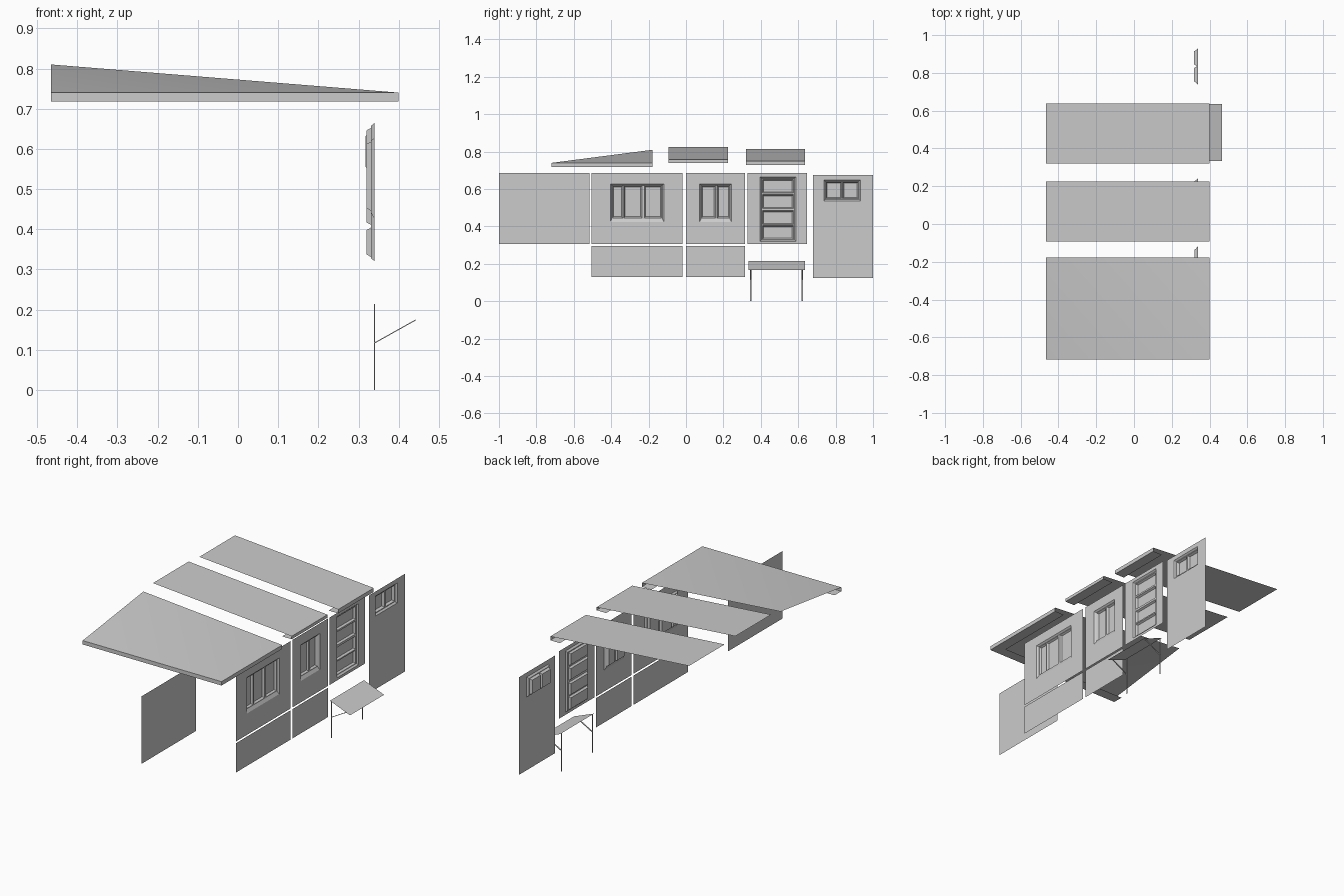
import bpy, bmesh
from mathutils import Vector

if "Cube" in bpy.data.objects:
    bpy.data.objects.remove(bpy.data.objects["Cube"])

WX = 0.34  # plane of the outer walls


def finish(name, bm):
    bmesh.ops.remove_doubles(bm, verts=bm.verts, dist=1e-5)
    me = bpy.data.meshes.new(name)
    bm.to_mesh(me)
    bm.free()
    ob = bpy.data.objects.new(name, me)
    bpy.context.collection.objects.link(ob)
    return ob


def face(bm, pts):
    return bm.faces.new([bm.verts.new(p) for p in pts])


def rect(bm, x, r):
    y0, y1, z0, z1 = r
    face(bm, [(x, y0, z0), (x, y1, z0), (x, y1, z1), (x, y0, z1)])


def sheet(bm, x, r, holes=()):
    """Flat sheet facing +x with rectangular holes left out."""
    ys = sorted({r[0], r[1]} | {v for h in holes for v in h[:2]})
    zs = sorted({r[2], r[3]} | {v for h in holes for v in h[2:]})
    for a, b in zip(ys, ys[1:]):
        for c, d in zip(zs, zs[1:]):
            m, n = (a + b) / 2, (c + d) / 2
            if not any(h[0] < m < h[1] and h[2] < n < h[3] for h in holes):
                rect(bm, x, (a, b, c, d))


def ring(bm, xa, a, xb, b):
    """Four quads joining an outer rectangle to an inner one."""
    def corners(x, r):
        return [(x, r[0], r[2]), (x, r[1], r[2]), (x, r[1], r[3]), (x, r[0], r[3])]
    p, q = corners(xa, a), corners(xb, b)
    for i in range(4):
        j = (i + 1) % 4
        face(bm, [p[i], p[j], q[j], q[i]])


def inset(r, d, bottom=None):
    return (r[0] + d, r[1] - d, r[2] + (d if bottom is None else bottom), r[3] - d)


def wall(name, r, x=WX, opening=None, panes=(), depth=0.32, sill=None):
    bm = bmesh.new()
    sheet(bm, x, r, [opening] if opening else [])
    if opening:
        mid = inset(opening, 0.008, sill)
        ring(bm, x, opening, 0.331, mid)          # bevelled surround
        sheet(bm, 0.331, mid, panes)              # sash or door leaf
        for p in panes:                           # sunken panes
            q = inset(p, 0.006)
            ring(bm, 0.331, p, depth, q)
            rect(bm, depth, q)
    finish(name, bm)


# wall panels
wall("side_wall_blank", (-1.0, -0.515, 0.305, 0.685), x=0.10)
wall("wall_wide_window", (-0.505, -0.02, 0.305, 0.685),
     opening=(-0.405, -0.118, 0.425, 0.628), sill=0.016,
     panes=[(a, b, 0.446, 0.618) for a, b in
            ((-0.393, -0.338), (-0.332, -0.236), (-0.222, -0.13))])
wall("wall_narrow_window", (0.0, 0.315, 0.305, 0.685),
     opening=(0.073, 0.243, 0.425, 0.628), sill=0.016,
     panes=[(a, b, 0.446, 0.618) for a, b in ((0.083, 0.157), (0.167, 0.233))])
wall("wall_door", (0.33, 0.647, 0.305, 0.685), opening=(0.395, 0.588, 0.32, 0.665),
     panes=[(0.409, 0.574, z, z + 0.073) for z in (0.331, 0.411, 0.4965, 0.579)])
wall("tall_wall_small_window", (0.68, 1.0, 0.125, 0.675), opening=(0.737, 0.932, 0.537, 0.649),
     panes=[(a, b, 0.549, 0.638) for a, b in ((0.748, 0.832), (0.838, 0.921))], depth=0.317)
wall("base_wall_wide", (-0.505, -0.02, 0.13, 0.295))
wall("base_wall_narrow", (0.0, 0.315, 0.13, 0.295))

# straight roofs: slope, fascia and soffit swept along y
XL, XR, EAVE = -0.465, 0.40, 0.06


def straight_roof(name, y0, y1, low, high, bottom):
    prof = [(XL, high), (XR, low), (XR, bottom), (XR - EAVE, bottom)]
    bm = bmesh.new()
    for (xa, za), (xb, zb) in zip(prof, prof[1:]):
        face(bm, [(xa, y0, za), (xb, y0, zb), (xb, y1, zb), (xa, y1, za)])
    finish(name, bm)


straight_roof("roof_middle", -0.093, 0.225, 0.757, 0.825, 0.74)
straight_roof("roof_back", 0.32, 0.637, 0.75, 0.815, 0.728)

# hipped corner roof with fascia and soffit on two sides
bm = bmesh.new()
ya, yb, zt, zb = -0.718, -0.178, 0.74, 0.718
xi, yi = XR - EAVE, ya + EAVE
corner, left, back, peak = (XR, ya, zt), (XL, ya, zt), (XR, yb, zt), (XL, yb, 0.81)
roof_faces = [face(bm, [left, corner, peak]), face(bm, [corner, back, peak])]
for f in roof_faces:
    f.smooth = True
face(bm, [(XL, ya, zb), (XR, ya, zb), corner, left])
face(bm, [(XR, ya, zb), (XR, yb, zb), back, corner])
face(bm, [(XL, yi, zb), (xi, yi, zb), (XR, ya, zb), (XL, ya, zb)])
face(bm, [(XR, ya, zb), (xi, yi, zb), (xi, yb, zb), (XR, yb, zb)])
ob = finish("roof_corner", bm)
bpy.context.view_layer.objects.active = ob
ob.select_set(True)
bpy.ops.object.shade_smooth_by_angle(angle=0.6)

# porch canopy sheet
bm = bmesh.new()
face(bm, [(WX, 0.333, 0.215), (0.465, 0.333, 0.166), (0.465, 0.636, 0.166), (WX, 0.636, 0.215)])
finish("porch_canopy", bm)


def bar(name, a, b, y, w=0.0035, t=0.0012):
    """Slim square bar in the xz plane between two points."""
    a, b = Vector((a[0], y, a[1])), Vector((b[0], y, b[1]))
    d = (b - a).normalized()
    n, s = d.cross(Vector((0, 1, 0))) * t, Vector((0, w, 0))
    bm = bmesh.new()
    for p in (a, b):
        for i, j in ((-1, -1), (1, -1), (1, 1), (-1, 1)):
            bm.verts.new(p + n * i + s * j)
    bmesh.ops.convex_hull(bm, input=bm.verts)
    bmesh.ops.recalc_face_normals(bm, faces=bm.faces)
    finish(name, bm)


# canopy posts and braces
for side, y in (("front", 0.347), ("back", 0.622)):
    bar(side + "_post", (WX, 0), (WX, 0.214), y)
    bar(side + "_brace", (WX, 0.117), (0.442, 0.174), y)
